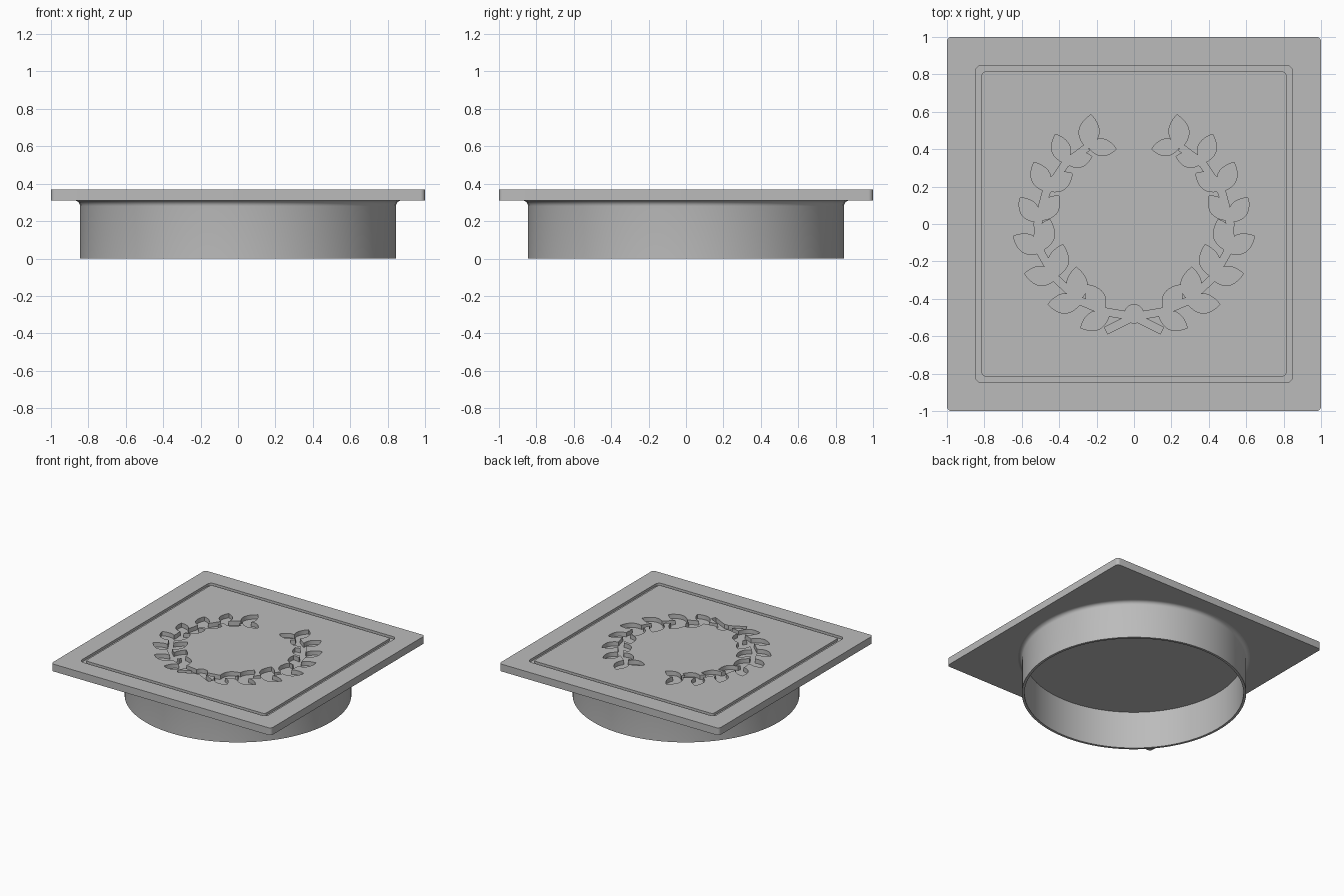
import bpy, bmesh, math
from mathutils import Vector

if "Cube" in bpy.data.objects:
    bpy.data.objects.remove(bpy.data.objects["Cube"], do_unlink=True)

grey = bpy.data.materials.new("plain grey")
grey.use_nodes = True
grey.diffuse_color = (0.5, 0.5, 0.5, 1)
grey.node_tree.nodes["Principled BSDF"].inputs["Base Color"].default_value = (0.5, 0.5, 0.5, 1)

PLATE_LOW, PLATE_TOP = 0.31, 0.37


def make_object(name, bm):
    bmesh.ops.recalc_face_normals(bm, faces=bm.faces)
    mesh = bpy.data.meshes.new(name)
    bm.to_mesh(mesh)
    bm.free()
    mesh.materials.append(grey)
    obj = bpy.data.objects.new(name, mesh)
    bpy.context.collection.objects.link(obj)
    return obj


def add_prism(bm, outline, low, high):
    bottom = [bm.verts.new((x, y, low)) for x, y in outline]
    top = [bm.verts.new((x, y, high)) for x, y in outline]
    bm.faces.new(bottom[::-1])
    bm.faces.new(top)
    bridge(bm, bottom, top)


def bridge(bm, a, b):
    for i in range(len(a)):
        j = (i + 1) % len(a)
        bm.faces.new((a[i], a[j], b[j], b[i]))


def rounded_square(half, radius, steps=6):
    points = []
    for corner in range(4):
        mid = math.pi / 4 + corner * math.pi / 2
        cx = math.copysign(half - radius, math.cos(mid))
        cy = math.copysign(half - radius, math.sin(mid))
        for i in range(steps + 1):
            a = (corner + i / steps) * math.pi / 2
            points.append((cx + radius * math.cos(a), cy + radius * math.sin(a)))
    return points


def leaf(base, tip, steps=10):
    base, tip = Vector(base), Vector(tip)
    axis = tip - base
    side = Vector((-axis.y, axis.x)) * 0.29
    width = [math.sin(math.pi * i / steps) ** 0.85 for i in range(1, steps)]
    one = [base + axis * ((i + 1) / steps) + side * w for i, w in enumerate(width)]
    two = [base + axis * ((i + 1) / steps) - side * w for i, w in enumerate(width)]
    return [base] + two + [tip] + one[::-1]


def band(path, half):
    path = [Vector(p) for p in path]
    left, right = [], []
    for i, p in enumerate(path):
        d = (path[min(i + 1, len(path) - 1)] - path[max(i - 1, 0)]).normalized()
        n = Vector((-d.y, d.x)) * half
        left.append(p + n)
        right.append(p - n)
    return right + left[::-1]


def carve(target, cutter):
    mod = target.modifiers.new("carve", 'BOOLEAN')
    mod.operation = 'DIFFERENCE'
    mod.solver = 'EXACT'
    mod.use_self = True
    mod.object = cutter
    graph = bpy.context.evaluated_depsgraph_get()
    mesh = bpy.data.meshes.new_from_object(target.evaluated_get(graph))
    target.modifiers.clear()
    target.data = mesh
    bpy.data.objects.remove(cutter, do_unlink=True)


# Square cover plate
bm = bmesh.new()
add_prism(bm, rounded_square(1, 0.025), PLATE_LOW, PLATE_TOP)
plate = make_object("cover_plate", bm)

# Border groove
bm = bmesh.new()
rings = []
for half, radius in ((0.848, 0.035), (0.815, 0.022)):
    for z in (PLATE_TOP - 0.02, PLATE_TOP + 0.02):
        rings.append([bm.verts.new((x, y, z)) for x, y in rounded_square(half, radius)])
for a, b in ((0, 1), (1, 3), (3, 2), (2, 0)):
    bridge(bm, rings[a], rings[b])
carve(plate, make_object("groove_cutter", bm))

# Engraved wreath: leaf pairs along a curved stem, mirrored
leaves = [
    ((0.25, 0.40), (0.23, 0.585)), ((0.25, 0.42), (0.095, 0.40)),
    ((0.36, 0.32), (0.42, 0.48)), ((0.37, 0.33), (0.225, 0.36)),
    ((0.46, 0.17), (0.535, 0.33)), ((0.47, 0.18), (0.33, 0.27)),
    ((0.51, 0.01), (0.61, 0.14)), ((0.51, 0.02), (0.40, 0.15)),
    ((0.49, -0.15), (0.645, -0.065)), ((0.51, -0.15), (0.45, 0.025)),
    ((0.41, -0.29), (0.585, -0.265)), ((0.43, -0.29), (0.38, -0.11)),
    ((0.28, -0.42), (0.46, -0.43)), ((0.30, -0.42), (0.31, -0.23)),
    ((0.13, -0.48), (0.285, -0.555)), ((0.16, -0.47), (0.25, -0.325)),
]
stem = [(-0.15, -0.57), (0.0, -0.495), (0.15, -0.47), (0.29, -0.41), (0.42, -0.29),
        (0.50, -0.15), (0.515, 0.0), (0.47, 0.17), (0.37, 0.32), (0.25, 0.41)]
knot = [(0.05 * math.cos(a), -0.48 + 0.05 * math.sin(a))
        for a in (math.tau * i / 24 for i in range(24))]
bm = bmesh.new()
for sign in (1, -1):
    for outline in [leaf(*pair) for pair in leaves] + [band(stem, 0.02)]:
        points = [(sign * x, y) for x, y in outline][::sign]
        add_prism(bm, points, PLATE_TOP - 0.035, PLATE_TOP + 0.02)
add_prism(bm, knot, PLATE_TOP - 0.035, PLATE_TOP + 0.02)
carve(plate, make_object("wreath_cutter", bm))

# Round collar below the plate, flaring into it
profile = [(0.825, PLATE_LOW + 0.005), (0.825, 0), (0.845, 0)]
for i in range(7):
    a = math.pi / 2 * i / 6
    profile.append((0.875 - 0.03 * math.cos(a), PLATE_LOW - 0.03 + 0.03 * math.sin(a)))
profile.append((0.875, PLATE_LOW + 0.005))
bm = bmesh.new()
SIDES = 96
loops = []
for r, z in profile:
    loops.append([bm.verts.new((r * math.cos(math.tau * i / SIDES),
                                r * math.sin(math.tau * i / SIDES), z)) for i in range(SIDES)])
for i in range(len(loops)):
    bridge(bm, loops[i], loops[(i + 1) % len(loops)])
collar = make_object("round_collar", bm)

bpy.ops.object.select_all(action='DESELECT')
for obj in (plate, collar):
    obj.select_set(True)
bpy.context.view_layer.objects.active = collar
bpy.ops.object.shade_smooth_by_angle(angle=math.radians(30))
